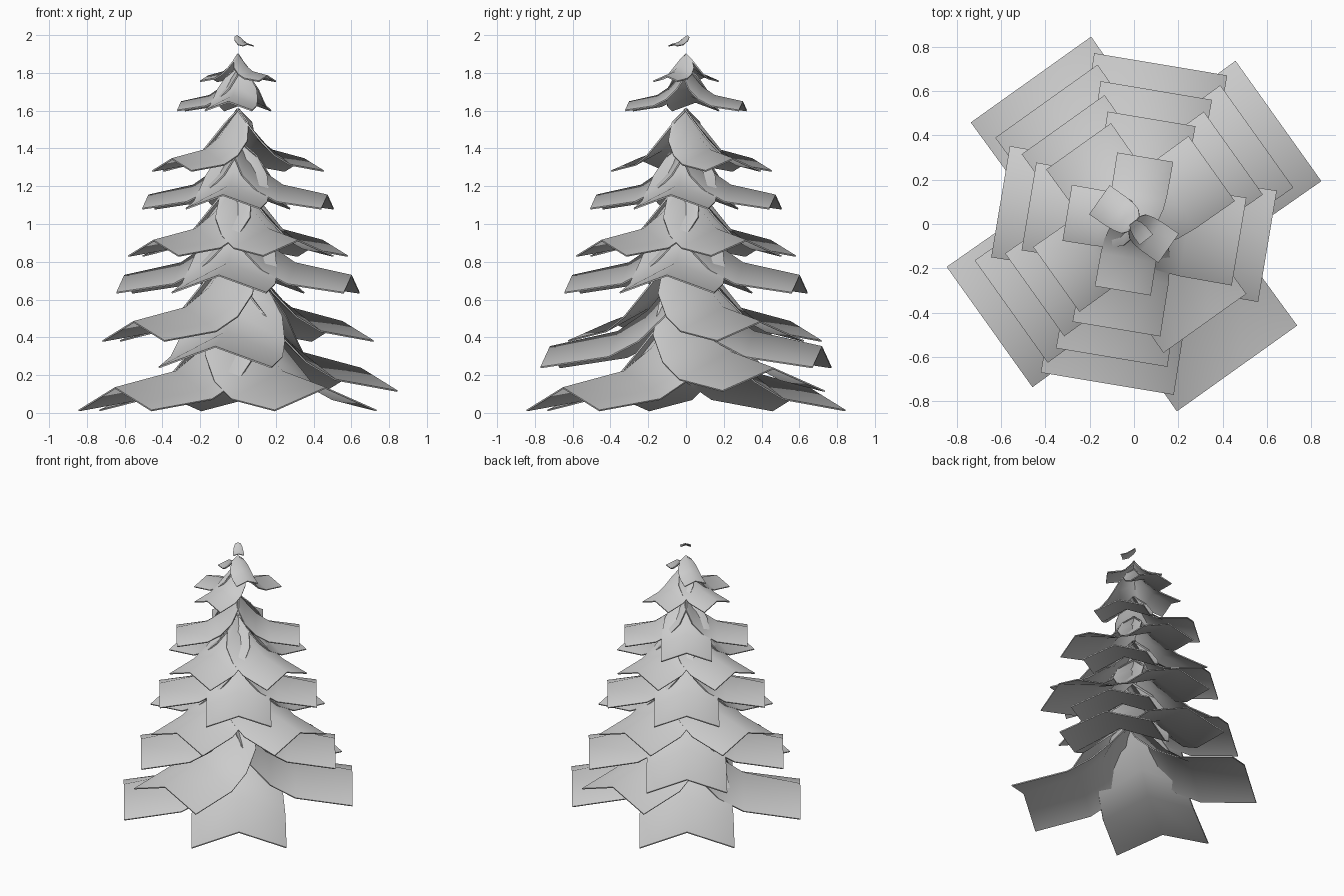
import bpy
import math

if "Cube" in bpy.data.objects:
    bpy.data.objects.remove(bpy.data.objects["Cube"], do_unlink=True)

GREY = (0.6, 0.6, 0.6, 1.0)
mat = bpy.data.materials.new("plain_grey")
mat.use_nodes = True
mat.diffuse_color = GREY
mat.node_tree.nodes["Principled BSDF"].inputs["Base Color"].default_value = GREY

# Bough section from tip to trunk: distance out, ridge rise, half width, side drop
SECTIONS = [
    (1.0, 0.0, 0.415, 0.15), (0.5, 0.11, 0.41, 0.185),
    (0.28, 0.26, 0.39, 0.22), (0.1, 0.47, 0.34, 0.25), (-0.02, 0.62, 0.2, 0.17),
]
ACROSS = (-1, 0, 1)


def bough(name, angle, reach, z, sections=SECTIONS, sheet=0.008):
    """A drooping folded sheet; z is the height of its two outer corners."""
    a = math.radians(angle)
    verts, faces = [], []
    ridge = z + sections[0][3] * reach
    for out, rise, half, drop in sections:
        for s in ACROSS:
            r, w = out * reach, s * half * reach
            verts.append((r * math.cos(a) - w * math.sin(a),
                          r * math.sin(a) + w * math.cos(a),
                          ridge + (rise - drop * abs(s)) * reach))
    n = len(ACROSS)
    for i in range(len(sections) - 1):
        for j in range(n - 1):
            k = i * n + j
            faces.append((k, k + 1, k + n + 1, k + n))
    mesh = bpy.data.meshes.new(name)
    mesh.from_pydata(verts, [], faces)
    mesh.materials.append(mat)
    obj = bpy.data.objects.new(name, mesh)
    bpy.context.collection.objects.link(obj)
    # Thin sheet thickness
    mod = obj.modifiers.new("thickness", "SOLIDIFY")
    mod.thickness = sheet
    mod.offset = 0
    bpy.ops.object.select_all(action="DESELECT")
    obj.select_set(True)
    bpy.context.view_layer.objects.active = obj
    bpy.ops.object.modifier_apply(modifier=mod.name)
    bpy.ops.object.shade_smooth_by_angle(angle=math.radians(75))


# Tiers from the ground up: first angle, reach, corner height, quarter turns present
TIERS = [
    (35.5, 0.80, 0.012, (1, 2, 3)),
    (35.5, 0.80, 0.115, (0,)),
    (80.5, 0.73, 0.24, (0, 2)),
    (35.5, 0.68, 0.38, (0, 1, 2)),
    (80.5, 0.61, 0.635, (0, 1, 2, 3)),
    (35.5, 0.55, 0.83, (0, 1, 2, 3)),
    (80.5, 0.48, 1.08, (0, 1, 2, 3)),
    (35.5, 0.43, 1.28, (0, 1, 2)),
    (80.5, 0.305, 1.6, (0, 1, 2)),
    (55.0, 0.19, 1.755, (1, 3)),
]
for t, (start, reach, z, turns) in enumerate(TIERS):
    for q in turns:
        bough(f"bough_tier_{t + 1}_{q + 1}", start + 90 * q, reach, z)

# Small loose leaf at the very top
TIP = [(1.0, 0.0, 0.42, 0.12), (0.5, 0.1, 0.4, 0.15), (0.1, 0.38, 0.32, 0.18), (-0.1, 0.5, 0.2, 0.1)]
bough("top_leaf", 308, 0.09, 1.942, TIP, 0.005)
